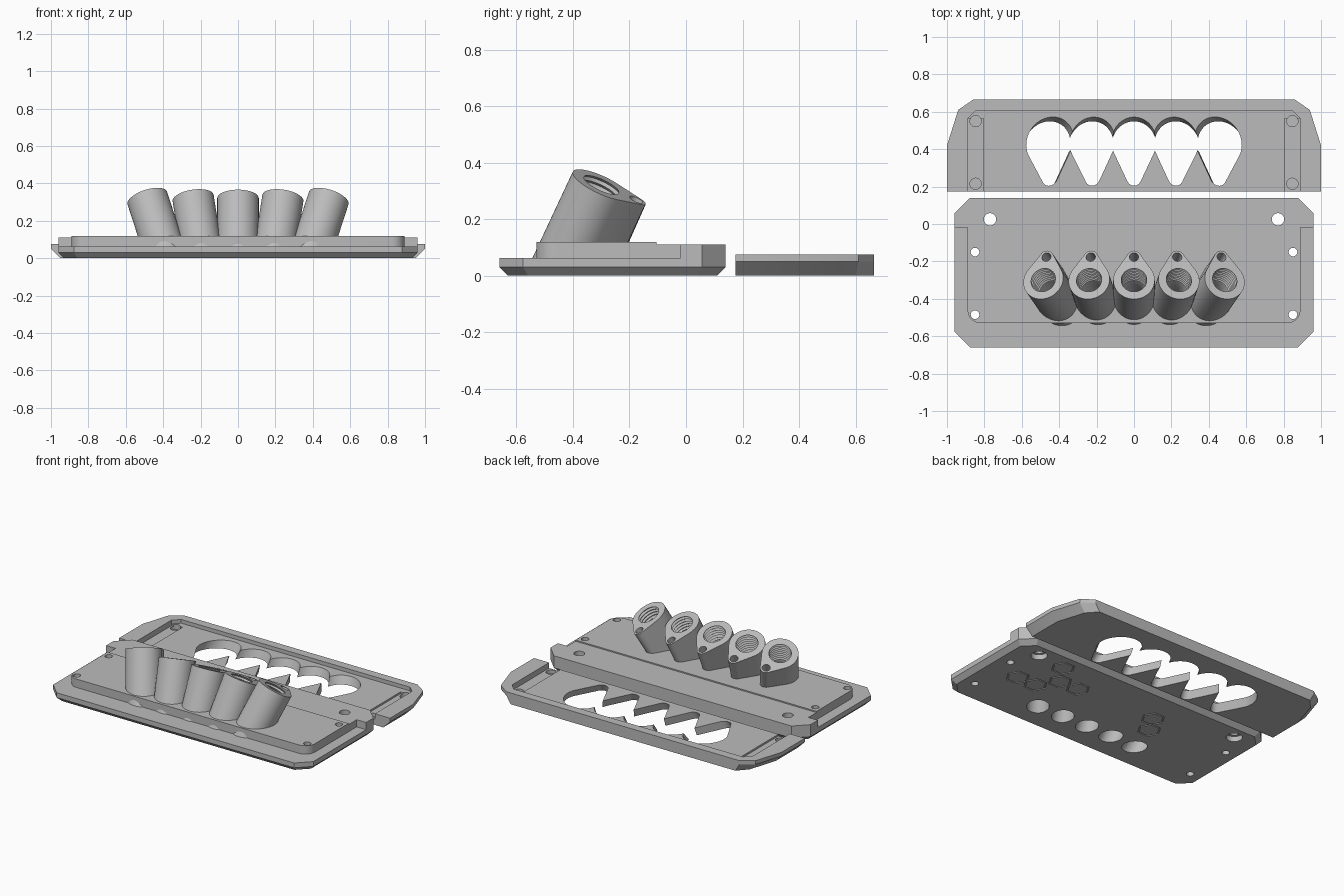
import bpy
import bmesh
from math import sin, cos, pi, asin, radians
from mathutils import Matrix, Vector

cube = bpy.data.objects.get("Cube")
if cube:
    bpy.data.objects.remove(cube)

grey = bpy.data.materials.new("plain_grey")
grey.use_nodes = True
grey.diffuse_color = (0.5, 0.5, 0.5, 1)
grey.node_tree.nodes["Principled BSDF"].inputs["Base Color"].default_value = (0.5, 0.5, 0.5, 1)


def loft(name, rings, matrix=Matrix(), floor=None):
    """Closed solid through rings of equal point count, lowest ring first."""
    bm = bmesh.new()
    rows = [[bm.verts.new(matrix @ Vector(p)) for p in ring] for ring in rings]
    n = len(rows[0])
    for low, high in zip(rows, rows[1:]):
        for i in range(n):
            j = (i + 1) % n
            bm.faces.new((low[i], low[j], high[j], high[i]))
    bm.faces.new(rows[0][::-1])
    bm.faces.new(rows[-1])
    if floor is not None:
        geom = bm.verts[:] + bm.edges[:] + bm.faces[:]
        cut = bmesh.ops.bisect_plane(bm, geom=geom, plane_co=(0, 0, floor),
                                     plane_no=(0, 0, 1), clear_inner=True)
        edges = [e for e in cut["geom_cut"] if isinstance(e, bmesh.types.BMEdge)]
        bmesh.ops.contextual_create(bm, geom=edges)
    bmesh.ops.recalc_face_normals(bm, faces=bm.faces)
    mesh = bpy.data.meshes.new(name)
    bm.to_mesh(mesh)
    bm.free()
    mesh.materials.append(grey)
    obj = bpy.data.objects.new(name, mesh)
    bpy.context.collection.objects.link(obj)
    return obj


def prism(name, outline, z0, z1, **kw):
    return loft(name, [[(x, y, z) for x, y in outline] for z in (z0, z1)], **kw)


def circle(x, y, r, n=32):
    return [(x + r * cos(2 * pi * i / n), y + r * sin(2 * pi * i / n)) for i in range(n)]


def rect(x0, x1, y0, y1):
    return [(x0, y0), (x1, y0), (x1, y1), (x0, y1)]


def mirrored(half):
    """Right-hand outline, front to back, mirrored into a closed loop."""
    return half + [(-x, y) for x, y in reversed(half)]


def boolean(target, others, operation="DIFFERENCE", keep=False):
    bpy.context.view_layer.objects.active = target
    for other in others:
        mod = target.modifiers.new("cut", "BOOLEAN")
        mod.operation, mod.solver, mod.object = operation, "EXACT", other
        bpy.ops.object.modifier_apply(modifier=mod.name)
    if not keep:
        discard(others)


def discard(objects):
    for obj in objects:
        bpy.data.objects.remove(obj)


def teardrop(big, small, dist):
    b = asin((big - small) / dist)
    tip = [b + (pi - 2 * b) * i / 12 for i in range(13)]
    body = [pi - b + (pi + 2 * b) * i / 36 for i in range(37)]
    return ([(small * cos(a), dist + small * sin(a)) for a in tip]
            + [(big * cos(a), big * sin(a)) for a in body])


def tilted(x, y, z, fan):
    return (Matrix.Translation((x, y, z)) @ Matrix.Rotation(radians(fan), 4, "Y")
            @ Matrix.Rotation(radians(-24), 4, "X"))


# Base plate with bevelled underside, back block and raised step
def base_outline(inset):
    w, f, b, c = 0.96 - inset, -0.66 + inset, 0.14 - inset, 0.083 - inset * 0.4
    return mirrored([(w - c, f), (w, f + c), (w, b - c), (w - c, b)])


base = loft("base_plate", [[(x, y, z) for x, y in base_outline(i)]
                           for i, z in ((0.03, 0), (0, 0.03), (0, 0.062))])
block = prism("back_block", mirrored([(0.96, -0.02), (0.96, 0.057), (0.877, 0.14)]), 0.04, 0.11)
corner = [(0.82 + 0.07 * sin(a * pi / 16), -0.46 - 0.07 * cos(a * pi / 16)) for a in range(9)]
step = prism("front_step", mirrored(corner + [(0.89, -0.105)]), 0.045, 0.118)
deck = prism("deck", rect(-0.89, 0.89, -0.2, 0.03), 0.05, 0.11)
boolean(base, [block, step, deck], "UNION")

# Screw holes, counterbores and hexagonal grooves
cutters = []
for side in (-1, 1):
    cutters.append(prism("hole", circle(side * 0.77, 0.025, 0.033), -0.1, 0.3))
    cutters.append(prism("bore", circle(side * 0.77, 0.025, 0.05), -0.1, 0.035))
    cutters += [prism("hole", circle(side * 0.85, y, 0.023), -0.1, 0.3) for y in (-0.15, -0.485)]
for x, y in ((0.56, 0.0), (0.7, -0.26), (0.56, -0.26), (0.47, -0.135),
             (0.33, -0.135), (-0.25, -0.12), (-0.32, -0.24)):
    groove = prism("groove", circle(x, y, 0.074, 6), -0.01, 0.006)
    boolean(groove, [prism("core", circle(x, y, 0.065, 6), -0.02, 0.02)])
    cutters.append(groove)
boolean(base, cutters)

# Five fanned tubes with ribbed bores and a small side hole
tubes = []
for n, (x, fan) in enumerate(((-0.485, -18), (-0.24, -9), (0, 0), (0.24, 9), (0.485, 18))):
    place = tilted(x, -0.30, 0.321, fan)
    tube = prism("tube_%d" % (n + 1), teardrop(0.111, 0.037, 0.135), -0.45, 0,
                 matrix=place, floor=0.06)
    profile = [(-0.6, 0.068), (-0.2, 0.068)]
    for i in range(8, -1, -1):
        profile += [(-0.02 * i - 0.01, 0.078), (-0.02 * i, 0.068)]
    profile.append((0.05, 0.068))
    bore = loft("bore", [[(px, py, z) for px, py in circle(0, 0, r)] for z, r in profile],
                matrix=place)
    pin = prism("pin", circle(0, 0.135, 0.025, 20), -0.12, 0.05, matrix=place)
    boolean(tube, [bore, pin], keep=True)
    boolean(base, [bore], keep=True)
    discard([bore, pin])
    tubes.append(tube)

# Cover plate with bevelled ends
top = mirrored([(1, 0.175), (1, 0.42), (0.94, 0.61), (0.86, 0.665)])
under = mirrored([(0.95, 0.175), (0.95, 0.41), (0.89, 0.6), (0.83, 0.665)])
cover = loft("cover_plate", [[(x, y, z) for x, y in ring]
                             for ring, z in ((under, 0), (top, 0.05), (top, 0.075))])

# Recess, end slots and blind screw holes in the cover
cutters = [prism("recess", mirrored([(0.888, 0.1), (0.888, 0.565), (0.845, 0.608)]), 0.05, 0.2)]
for side in (-1, 1):
    xs = sorted((side * 0.805, side * 0.888))
    cutters.append(prism("slot", rect(*xs, 0.09, 0.565), 0.038, 0.21))
    cutters += [prism("blind", circle(side * 0.847, y, 0.03), 0.015, 0.22) for y in (0.215, 0.55)]

# Scalloped opening that lets the tubes pass
for x, fan in ((-0.45, 18), (-0.222, 9), (0, 0), (0.222, -9), (0.45, -18)):
    cutters.append(prism("opening", teardrop(0.12, 0.04, 0.175), -0.3, 0.3,
                         matrix=tilted(x, 0.44, 0.05, fan) @ Matrix.Rotation(pi, 4, "Z")))
boolean(cover, cutters)

# Smooth the round walls, keep edges crisp
bpy.ops.object.select_all(action="DESELECT")
for obj in [base, cover] + tubes:
    obj.select_set(True)
bpy.context.view_layer.objects.active = base
bpy.ops.object.shade_smooth_by_angle(angle=radians(25))
